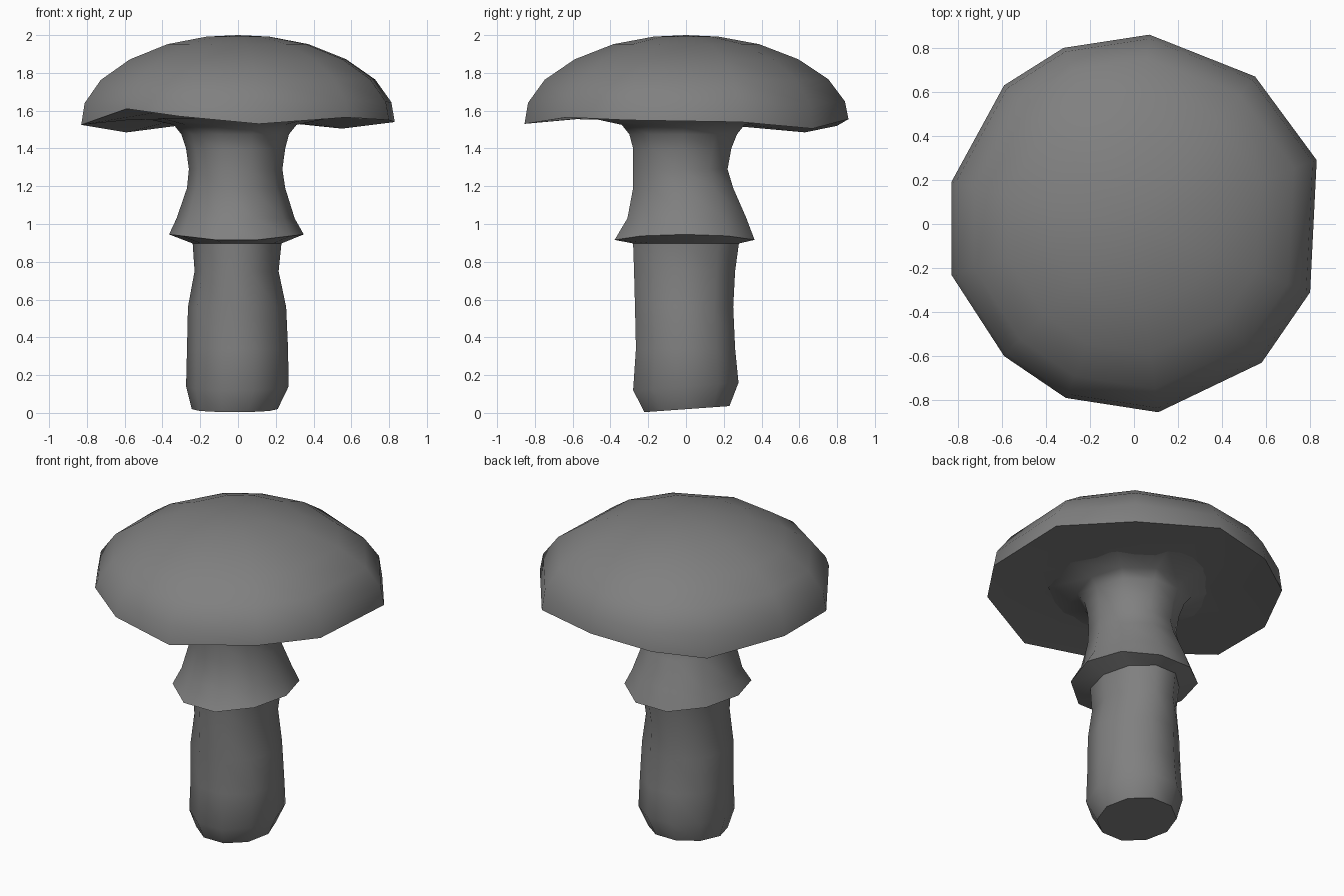
import bpy, bmesh, math

if "Cube" in bpy.data.objects:
    bpy.data.objects.remove(bpy.data.objects["Cube"])

# Dark grey shared by all parts
grey = bpy.data.materials.new("dark_grey")
grey.diffuse_color = (0.216, 0.216, 0.216, 1)
grey.use_nodes = True
grey.node_tree.nodes["Principled BSDF"].inputs["Base Color"].default_value = grey.diffuse_color


def loft(name, rings, tip=None, close_end=False):
    """Skin a list of equal-length vertex rings, listed top to bottom."""
    bm = bmesh.new()
    loops = [[bm.verts.new(p) for p in ring] for ring in rings]
    n = len(loops[0])
    for a, b in zip(loops, loops[1:]):
        for i in range(n):
            j = (i + 1) % n
            bm.faces.new((a[i], b[i], b[j], a[j]))
    if tip:
        t = bm.verts.new(tip)
        for i in range(n):
            bm.faces.new((t, loops[0][i], loops[0][(i + 1) % n]))
    if close_end:
        bm.faces.new(loops[-1][::-1])
    mesh = bpy.data.meshes.new(name)
    bm.to_mesh(mesh)
    bm.free()
    mesh.materials.append(grey)
    ob = bpy.data.objects.new(name, mesh)
    bpy.context.collection.objects.link(ob)
    bpy.ops.object.select_all(action='DESELECT')
    ob.select_set(True)
    bpy.context.view_layer.objects.active = ob
    bpy.ops.object.shade_smooth_by_angle(angle=math.radians(56))
    return ob


# Cap: irregular wavy rim, scaled inward for the dome and the underside
rim = [(0.83, 0.29, 1.54), (0.55, 0.67, 1.505), (0.07, 0.86, 1.555),
       (-0.32, 0.80, 1.52), (-0.59, 0.63, 1.485), (-0.83, 0.19, 1.525),
       (-0.83, -0.23, 1.525), (-0.59, -0.60, 1.61), (-0.31, -0.79, 1.57),
       (0.11, -0.855, 1.53), (0.58, -0.63, 1.565), (0.80, -0.31, 1.55)]


def cap_ring(f, z, wave):
    return [(x * f, y * f, z + (h - 1.54) * wave) for x, y, h in rim]


dome = [(0.20, 1.992, 0), (0.45, 1.952, 0), (0.69, 1.872, 0.05),
        (0.875, 1.765, 0.15), (0.978, 1.645, 0.3), (1, 1.54, 1)]
under = [(0.68, 1.56, 0.5), (0.40, 1.55, 0)]
loft("cap", [cap_ring(*r) for r in dome + under], tip=(0, 0, 2.0))


# Stem with skirt: extents x-, x+, y-, y+, height, side lift, back lift
def stem_ring(x0, x1, y0, y1, z, side=0, back=0):
    ring = []
    for i in range(10):
        a = math.tau * i / 10
        c, s = math.cos(a), math.sin(a)
        t = s / math.sin(math.radians(72))
        ring.append(((x0 + x1) / 2 + (x1 - x0) / 2 * c,
                     (y0 + y1) / 2 + (y1 - y0) / 2 * t,
                     z + side * abs(c) + back * t))
    return ring


stem = [(-0.50, 0.48, -0.50, 0.49, 1.56),
        (-0.34, 0.31, -0.34, 0.31, 1.525),
        (-0.30, 0.27, -0.30, 0.27, 1.475),
        (-0.275, 0.25, -0.28, 0.24, 1.40),
        (-0.26, 0.235, -0.28, 0.22, 1.29),
        (-0.27, 0.25, -0.28, 0.25, 1.19),
        (-0.325, 0.30, -0.31, 0.32, 1.03),
        (-0.365, 0.348, -0.378, 0.363, 0.903, 0.042),
        (-0.24, 0.23, -0.28, 0.28, 0.897),
        (-0.23, 0.215, -0.275, 0.26, 0.75),
        (-0.265, 0.255, -0.27, 0.25, 0.56),
        (-0.27, 0.265, -0.265, 0.26, 0.34),
        (-0.275, 0.268, -0.28, 0.278, 0.14, 0, 0.02),
        (-0.245, 0.21, -0.22, 0.23, 0.02, 0, 0.016)]
loft("stem_and_skirt", [stem_ring(*r) for r in stem], close_end=True)
